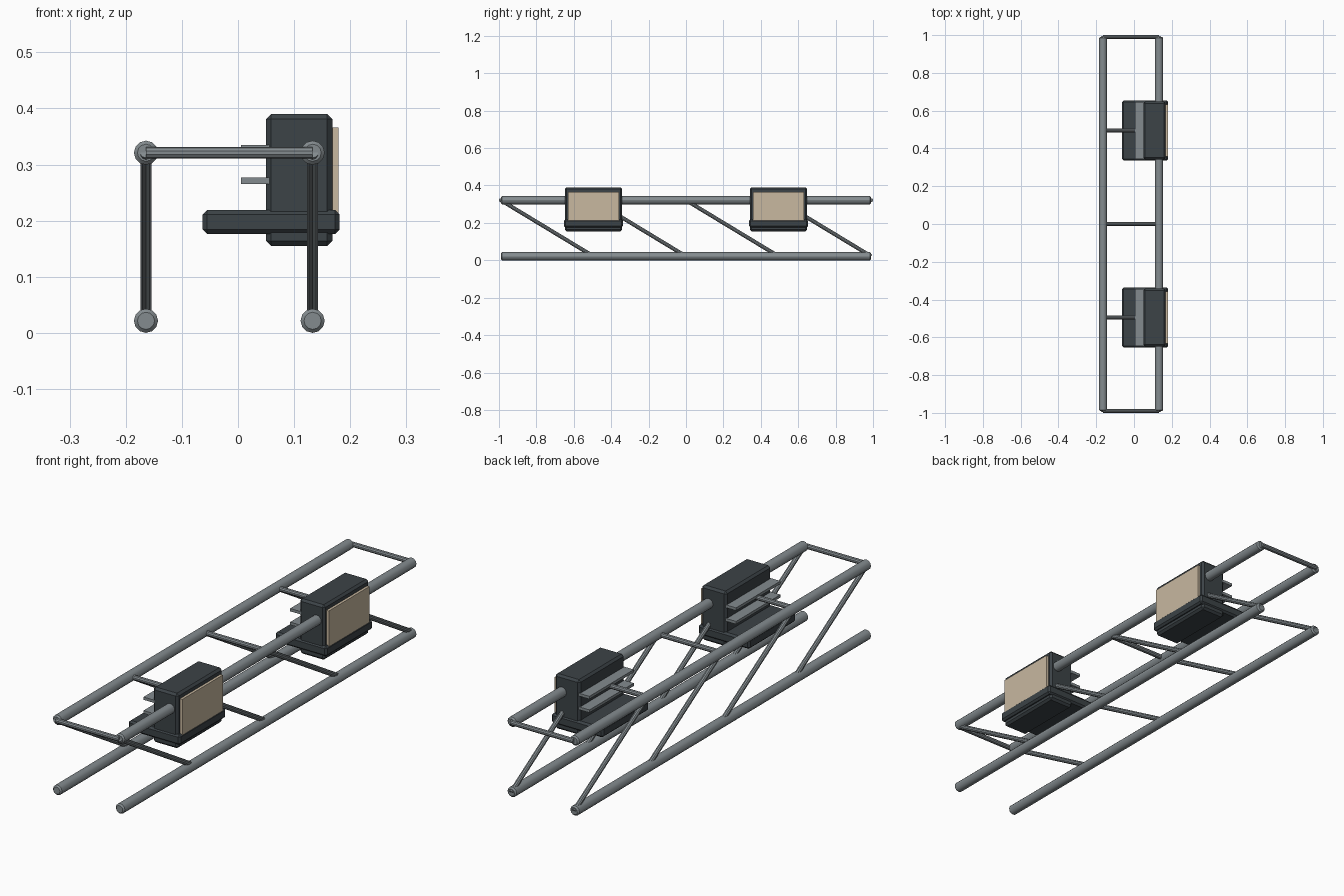
import bpy
from mathutils import Vector

if "Cube" in bpy.data.objects:
    bpy.data.objects.remove(bpy.data.objects["Cube"], do_unlink=True)


def material(name, colour):
    mat = bpy.data.materials.new(name)
    mat.use_nodes = True
    mat.diffuse_color = (*colour, 1)
    mat.node_tree.nodes["Principled BSDF"].inputs["Base Color"].default_value = (*colour, 1)
    return mat


steel = material("steel_grey", (0.23, 0.26, 0.275))
charcoal = material("charcoal", (0.045, 0.056, 0.063))
cream = material("cream_panel", (0.58, 0.48, 0.35))


def chamfer(obj, width):
    mod = obj.modifiers.new("chamfer", 'BEVEL')
    mod.width = width
    mod.segments = 1
    mod.limit_method = 'ANGLE'


def tube(name, start, end, radius, sides):
    start, end = Vector(start), Vector(end)
    axis = end - start
    bpy.ops.mesh.primitive_cylinder_add(vertices=sides, radius=radius, depth=axis.length,
                                        location=(start + end) / 2)
    obj = bpy.context.object
    obj.rotation_euler = axis.to_track_quat('Z', 'Y').to_euler()
    obj.name = name
    obj.data.materials.append(steel)
    bpy.ops.object.shade_smooth_by_angle()
    return obj


def box(name, low, high, mat, bevel=0):
    low, high = Vector(low), Vector(high)
    bpy.ops.mesh.primitive_cube_add(size=1, location=(low + high) / 2)
    obj = bpy.context.object
    obj.scale = high - low
    bpy.ops.object.transform_apply(location=False, rotation=False, scale=True)
    obj.name = name
    obj.data.materials.append(mat)
    if bevel:
        chamfer(obj, bevel)
    return obj


SIDES = {"right": -0.164, "left": 0.133}
LOW, HIGH = 0.0215, 0.321
END, BAY = 0.99, 0.495
stations = [BAY * i for i in range(-2, 3)]

# Long rails and the slanted braces of each side
for side, x in SIDES.items():
    for level, z in (("lower", LOW), ("upper", HIGH)):
        rail = tube(f"{level}_rail_{side}", (x, -END, z), (x, END, z), 0.0215, 12)
        chamfer(rail, 0.006)
    for i, (y0, y1) in enumerate(zip(stations, stations[1:])):
        tube(f"brace_{side}_{i + 1}", (x, y0, HIGH), (x, y1, LOW), 0.0105, 10)

# Cross bars between the upper rails
for i, y in enumerate(stations):
    tube(f"cross_bar_{i + 1}", (SIDES["right"], y, HIGH), (SIDES["left"], y, HIGH), 0.0105, 10)

# Two housings hung on the left upper rail
for place, y in (("front", -BAY), ("back", BAY)):
    box(f"housing_{place}", (0.05, y - 0.153, 0.155), (0.168, y + 0.153, 0.39), charcoal, 0.009)
    box(f"base_plate_{place}", (-0.063, y - 0.158, 0.176), (0.181, y + 0.158, 0.219), charcoal, 0.008)
    box(f"face_panel_{place}", (0.16, y - 0.137, 0.19), (0.179, y + 0.137, 0.366), cream)
    for level, z in (("lower", 0.271), ("upper", 0.329)):
        box(f"{level}_fin_{place}", (0.005, y - 0.15, z - 0.006), (0.06, y + 0.15, z + 0.006), steel)
